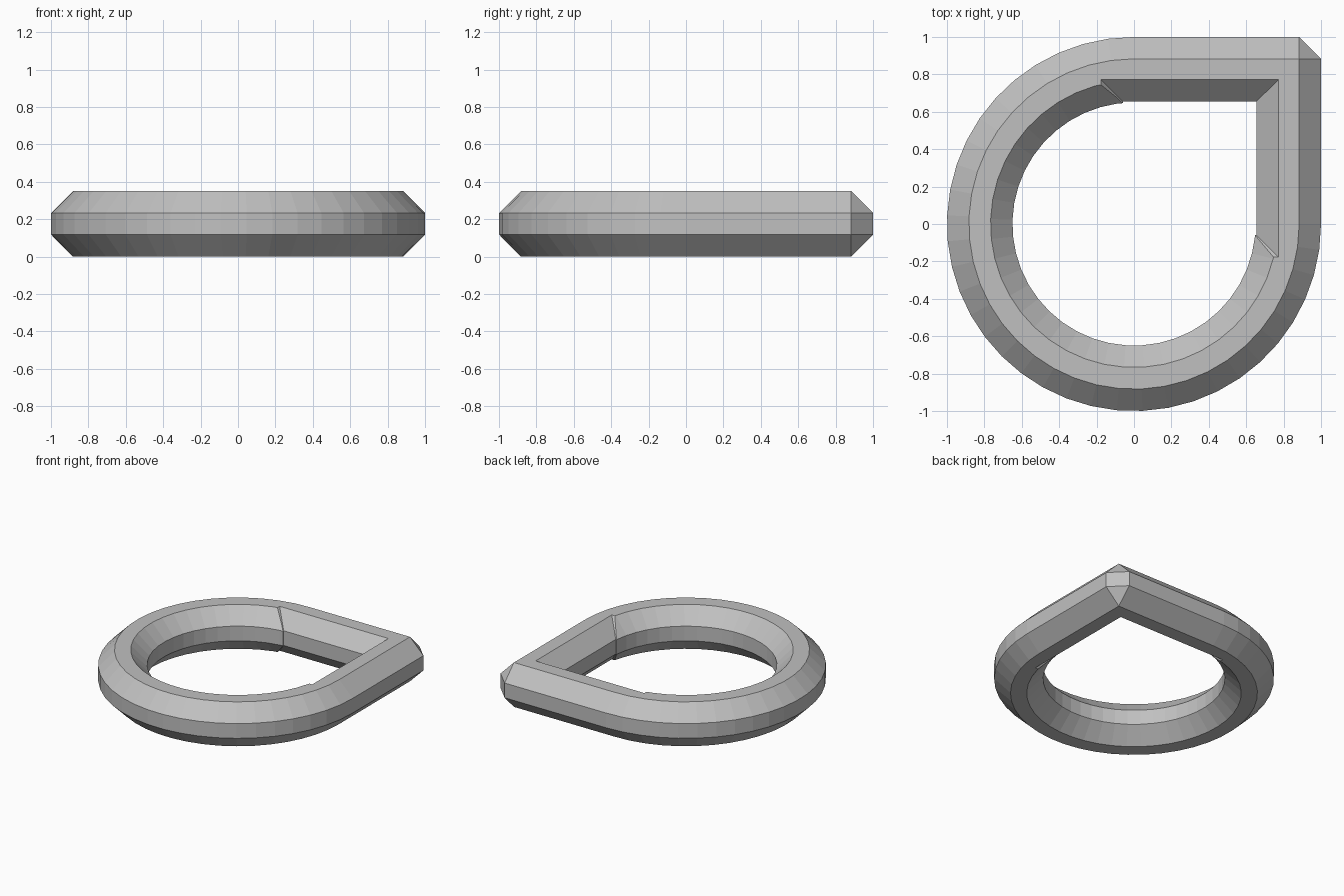
import bpy, bmesh
from math import sin, cos, radians

cube = bpy.data.objects.get("Cube")
if cube:
    bpy.data.objects.remove(cube)

H = 0.35                 # total height
LOW, HIGH = 0.117, 0.233  # edges of the upright middle band
BEVEL = 0.117
EXTRA = 0.06             # cutters reach past the body by this much

grey = bpy.data.materials.new("plain grey")
grey.use_nodes = True
colour = (0.53, 0.53, 0.53, 1)
grey.diffuse_color = colour
grey.node_tree.nodes["Principled BSDF"].inputs["Base Color"].default_value = colour


def arc(r, start, end, steps):
    angles = [radians(start + (end - start) * i / steps) for i in range(steps + 1)]
    return [(r * cos(a), r * sin(a)) for a in angles]


def loft(name, levels):
    """Closed solid through equal-length outlines given as (z, points)."""
    bm = bmesh.new()
    rings = [[bm.verts.new((x, y, z)) for x, y in pts] for z, pts in levels]
    n = len(rings[0])
    for a, b in zip(rings, rings[1:]):
        for i in range(n):
            j = (i + 1) % n
            bm.faces.new((a[i], a[j], b[j], b[i]))
    bm.faces.new(rings[0][::-1])
    bm.faces.new(rings[-1])
    bmesh.ops.remove_doubles(bm, verts=bm.verts, dist=1e-4)
    bmesh.ops.recalc_face_normals(bm, faces=bm.faces)
    mesh = bpy.data.meshes.new(name)
    bm.to_mesh(mesh)
    bm.free()
    mesh.materials.append(grey)
    obj = bpy.data.objects.new(name, mesh)
    bpy.context.collection.objects.link(obj)
    return obj


def teardrop(r):
    # Three quarters of a circle, closed by a clipped square corner
    c = 1 - BEVEL
    return arc(r, 90, 360, 34) + [(r, c), (c, r)]


def square(grow):
    a, b = -0.06 - grow, 0.655 + grow
    return [(a, a), (b, a), (b, b), (a, b)]


def pocket(name, outline):
    # Opening that flares out towards the top and the bottom
    wide = BEVEL + EXTRA
    return loft(name, [(-EXTRA, outline(wide)), (LOW, outline(0)),
                       (HIGH, outline(0)), (H + EXTRA, outline(wide))])


# Bevelled outer body
ring = loft("teardrop_ring", [(0, teardrop(1 - BEVEL)), (LOW, teardrop(1)),
                              (HIGH, teardrop(1)), (H, teardrop(1 - BEVEL))])

# Round opening and square corner opening
round_cut = pocket("round_cutter", lambda g: arc(0.65 + g, 90, 450, 45)[:-1])
corner_cut = pocket("corner_cutter", square)

for cutter in (round_cut, corner_cut):
    mod = ring.modifiers.new(cutter.name, "BOOLEAN")
    mod.operation = "DIFFERENCE"
    mod.solver = "EXACT"
    mod.object = cutter
    cutter.hide_render = True
    cutter.hide_viewport = True
